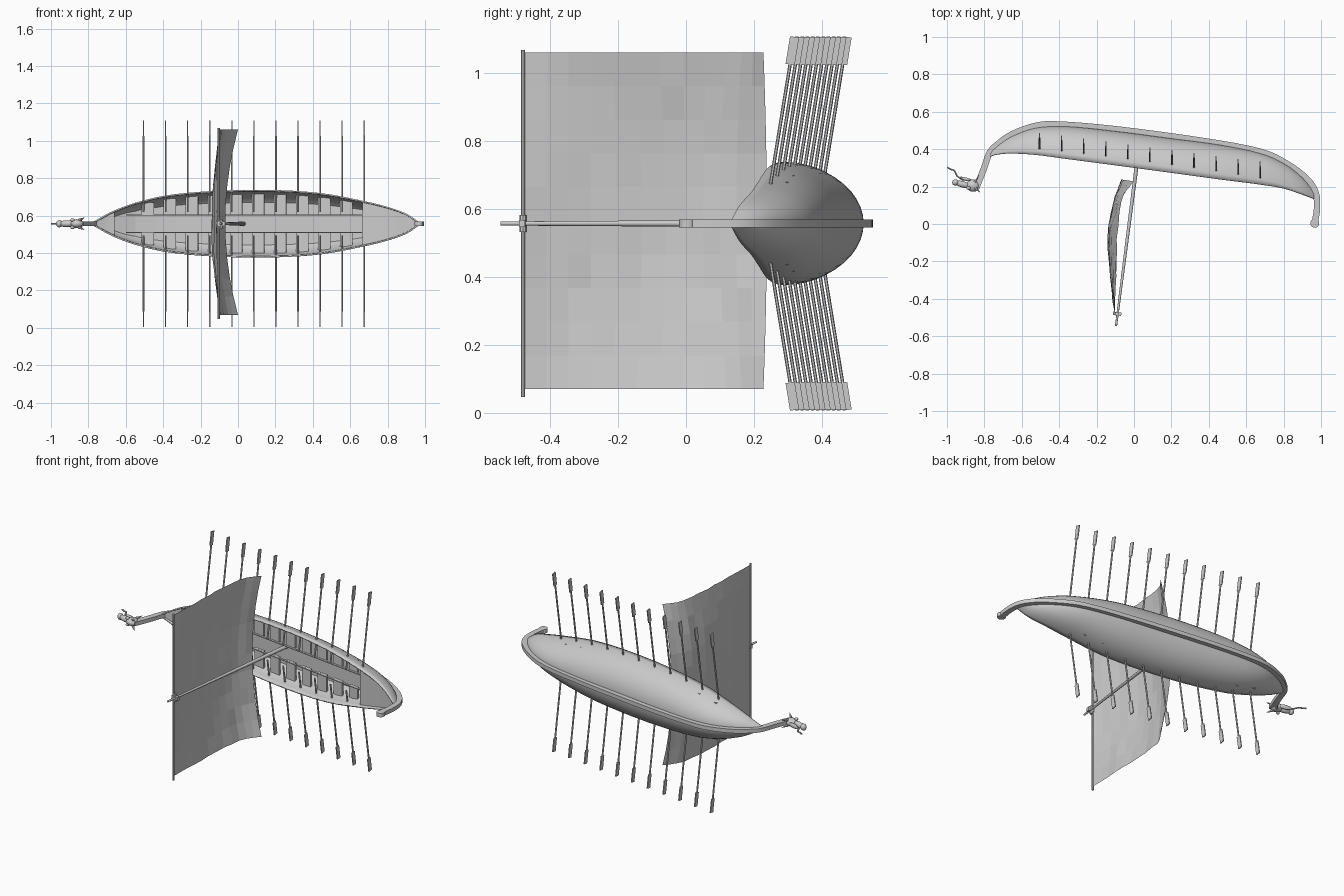
import bpy, bmesh, math, random
from mathutils import Vector, Matrix

if "Cube" in bpy.data.objects:
    bpy.data.objects.remove(bpy.data.objects["Cube"], do_unlink=True)

random.seed(4)
MID = 0.557          # height of the ship's centre plane
SHEER = 0.131        # slope of the gunwale along the hull
TILT = Matrix.Rotation(-math.atan(SHEER), 4, 'Z')


def finish(name, bm, smooth=None, fix=True):
    if fix:
        bmesh.ops.recalc_face_normals(bm, faces=bm.faces)
    me = bpy.data.meshes.new(name)
    bm.to_mesh(me)
    bm.free()
    ob = bpy.data.objects.new(name, me)
    bpy.context.collection.objects.link(ob)
    if smooth:
        bpy.ops.object.select_all(action='DESELECT')
        ob.select_set(True)
        bpy.context.view_layer.objects.active = ob
        bpy.ops.object.shade_smooth_by_angle(angle=math.radians(smooth))
    return ob


def spline(pts, steps):
    """Smooth curve through points of any dimension."""
    p = [Vector(q) for q in pts]
    p = [2 * p[0] - p[1]] + p + [2 * p[-1] - p[-2]]
    out = []
    for a, b, c, d in zip(p, p[1:], p[2:], p[3:]):
        for s in range(steps):
            t = s / steps
            out.append(b + (c - a) * t / 2 + (a - 2.5 * b + 2 * c - d / 2) * t * t
                       + (1.5 * (b - c) + (d - a) / 2) * t ** 3)
    return out + [p[-2]]


def grid_faces(bm, rows, closed=False):
    for r, s in zip(rows, rows[1:]):
        n = len(r)
        for j in range(n if closed else n - 1):
            k = (j + 1) % n
            bm.faces.new((r[j], s[j], s[k], r[k]))


def add_box(bm, loc, size, rot=Matrix()):
    m = Matrix.Translation(loc) @ rot @ Matrix.Diagonal((*size, 1))
    bmesh.ops.create_cube(bm, size=1, matrix=m)


def add_rod(bm, a, b, r1, r2, sides=8):
    a, b = Vector(a), Vector(b)
    q = (b - a).to_track_quat('Z', 'Y').to_matrix().to_4x4()
    bmesh.ops.create_cone(bm, cap_ends=True, segments=sides, radius1=r1, radius2=r2,
                          depth=(b - a).length, matrix=Matrix.Translation((a + b) / 2) @ q)


def add_ball(bm, loc, size, rot=Matrix()):
    m = Matrix.Translation(loc) @ rot @ Matrix.Diagonal((*size, 1))
    bmesh.ops.create_uvsphere(bm, u_segments=10, v_segments=7, radius=1, matrix=m)


# Hull stations: x, gunwale y, keel y, half width
stations = spline([
    (-.785, .355, .37, .004), (-.74, .37, .41, .03), (-.66, .377, .465, .072),
    (-.53, .37, .513, .118), (-.36, .348, .522, .155), (-.1, .314, .497, .177),
    (.2, .274, .458, .18), (.45, .24, .425, .163), (.67, .212, .38, .122),
    (.8, .19, .325, .09), (.9, .158, .25, .054), (.975, .13, .16, .004)], 4)


def station(x):
    for a, b in zip(stations, stations[1:]):
        if x <= b[0]:
            return a.lerp(b, (x - a[0]) / (b[0] - a[0]))
    return stations[-1]


def level(x, f):
    """Depth and inner half width at fraction f of the hull depth."""
    _, g, k, w = station(x)
    return g + (k - g) * f, max(w * math.sqrt(1 - f * f) - .005, .001)


# Hull shell
bm = bmesh.new()
rows = []
for x, g, k, w in stations:
    arc = [math.pi * j / 20 for j in range(21)]
    rows.append([bm.verts.new((x, g + (k - g) * math.sin(a), MID + w * math.cos(a))) for a in arc])
grid_faces(bm, rows)
hull = finish("hull", bm, 35, fix=False)
mod = hull.modifiers.new("planking", 'SOLIDIFY')
mod.thickness = .008
mod.offset = -1

# Keel running up into the neck and the stern post
path = spline([(-.845, .19), (-.805, .29), (-.772, .38), (-.73, .425), (-.655, .478),
               (-.53, .524), (-.4, .532), (-.1, .507), (.35, .447), (.67, .388),
               (.82, .32), (.925, .24), (.972, .165), (.978, .08), (.967, .01)], 4)
bm = bmesh.new()
rows = []
for i, p in enumerate(path):
    t = (path[min(i + 1, len(path) - 1)] - path[max(i - 1, 0)]).normalized()
    n = Vector((-t.y, t.x)) * .017
    rows.append([bm.verts.new((*(p + n * u), MID + .012 * v))
                 for u, v in ((1, 1), (1, -1), (-1, -1), (-1, 1))])
grid_faces(bm, rows, closed=True)
for end in (rows[0], rows[-1]):
    bm.faces.new(end)
finish("keel_and_posts", bm, 35)

# Rolled knob on the stern post
bm = bmesh.new()
add_rod(bm, (.967, .004, MID - .012), (.967, .004, MID + .012), .024, .024, 14)
finish("stern_knob", bm, 35)


# Floor and end decks following the hull
def deck(name, x0, x1, f, wall=None):
    bm = bmesh.new()
    rows = []
    for i in range(13):
        x = x0 + (x1 - x0) * i / 12
        y, w = level(x, f)
        rows.append([bm.verts.new((x, y, MID + s * w)) for s in (1, -1)])
    grid_faces(bm, rows)
    if wall is not None:
        cut = [level(wall, f + (.97 - f) * j / 8) for j in range(9)]
        rim = [(y, w) for y, w in cut] + [(y, -w) for y, w in reversed(cut)]
        bm.faces.new([bm.verts.new((wall, y, MID + w)) for y, w in rim])
    finish(name, bm)


deck("floor", -.66, .67, .72)
deck("stern_deck", .665, .95, .12, .665)
deck("bow_deck", -.77, -.66, .2, -.66)

# Rowing benches and their inner rails
for side, label in ((1, "upper"), (-1, "lower")):
    bm = bmesh.new()
    for i in range(10):
        x = -.482 + .118 * i
        y, w = level(x, .42)
        add_box(bm, (x, y, MID + side * (w + .045) / 2), (.066, .012, w - .045), TILT)
    finish(label + "_benches", bm)
    bm = bmesh.new()
    ends = [Vector((x, level(x, .45)[0], MID + side * .046)) for x in (-.6, .665)]
    add_box(bm, (ends[0] + ends[1]) / 2, ((ends[1] - ends[0]).length, .012, .005), TILT)
    finish(label + "_bench_rail", bm)

    # Oars
    for i in range(11):
        x = -.505 + .118 * i
        root = Vector((x, .255 - SHEER * (x - .675), MID + side * .153))
        slope = Vector((0, .163, side))
        inner, neck, tip = (root + slope * s for s in (-.09, .315, .396))
        bm = bmesh.new()
        add_rod(bm, inner, neck, .005, .005, 6)
        q = Matrix.Rotation(-side * math.atan(.163), 4, 'X')
        add_box(bm, (neck + tip) / 2, (.006, .027, (tip - neck).length), q)
        finish(f"{label}_oar_{i + 1}", bm, 30)

# Mast, yard and their joint
bm = bmesh.new()
add_rod(bm, (.033, .46, MID), (-.096, -.545, MID), .012, .006, 10)
finish("mast", bm, 40)
bm = bmesh.new()
add_rod(bm, (-.103, -.48, .047), (-.103, -.48, 1.068), .006, .006, 8)
finish("yard", bm, 40)
bm = bmesh.new()
add_box(bm, (-.09, -.48, MID), (.045, .018, .022), TILT)
add_rod(bm, (-.093, -.48, MID - .025), (-.093, -.48, MID + .025), .01, .01, 8)
finish("yard_joint", bm)

# Billowing sail
edge = spline([(-.103, -.475), (-.098, -.28), (-.09, -.08), (-.07, .12), (0, .228)], 3)
belly = spline([(-.103, -.475), (-.13, -.28), (-.14, -.06), (-.115, .1), (-.068, .238)], 3)
bm = bmesh.new()
rows = []
for i, (e, b) in enumerate(zip(edge, belly)):
    row = []
    for j in range(11):
        t = j / 5 - 1
        p = b.lerp(e, t * t)
        wrinkle = random.uniform(-.004, .004) if 0 < i < len(edge) - 1 else 0
        row.append(bm.verts.new((p.x + wrinkle, p.y, .565 + t * .495)))
    rows.append(row)
grid_faces(bm, rows)
finish("sail", bm)

# Beast figurehead
bm = bmesh.new()
lean = Matrix.Rotation(-.25, 4, 'Z')
add_ball(bm, (-.862, .205, MID), (.038, .034, .024), lean)
add_ball(bm, (-.915, .212, MID), (.05, .018, .018), lean)
add_ball(bm, (-.955, .222, MID), (.018, .018, .02), lean)
add_ball(bm, (-.9, .24, MID), (.042, .009, .014), lean)
for s in (1, -1):
    add_ball(bm, (-.885, .192, MID + s * .02), (.012, .01, .009))
    add_rod(bm, (-.85, .195, MID + s * .018), (-.822, .168, MID + s * .032), .01, .001, 6)
    add_rod(bm, (-.85, .225, MID + s * .016), (-.83, .258, MID + s * .024), .009, .001, 6)
finish("figurehead", bm, 35)

# Curling tongue
bm = bmesh.new()
tongue = spline([(-.91, .232), (-.945, .256), (-.96, .285), (-.98, .292), (-.998, .303)], 3)
for a, b in zip(tongue, tongue[1:]):
    add_rod(bm, (*a, MID), (*b, MID), .005, .005, 6)
finish("tongue", bm, 35)
